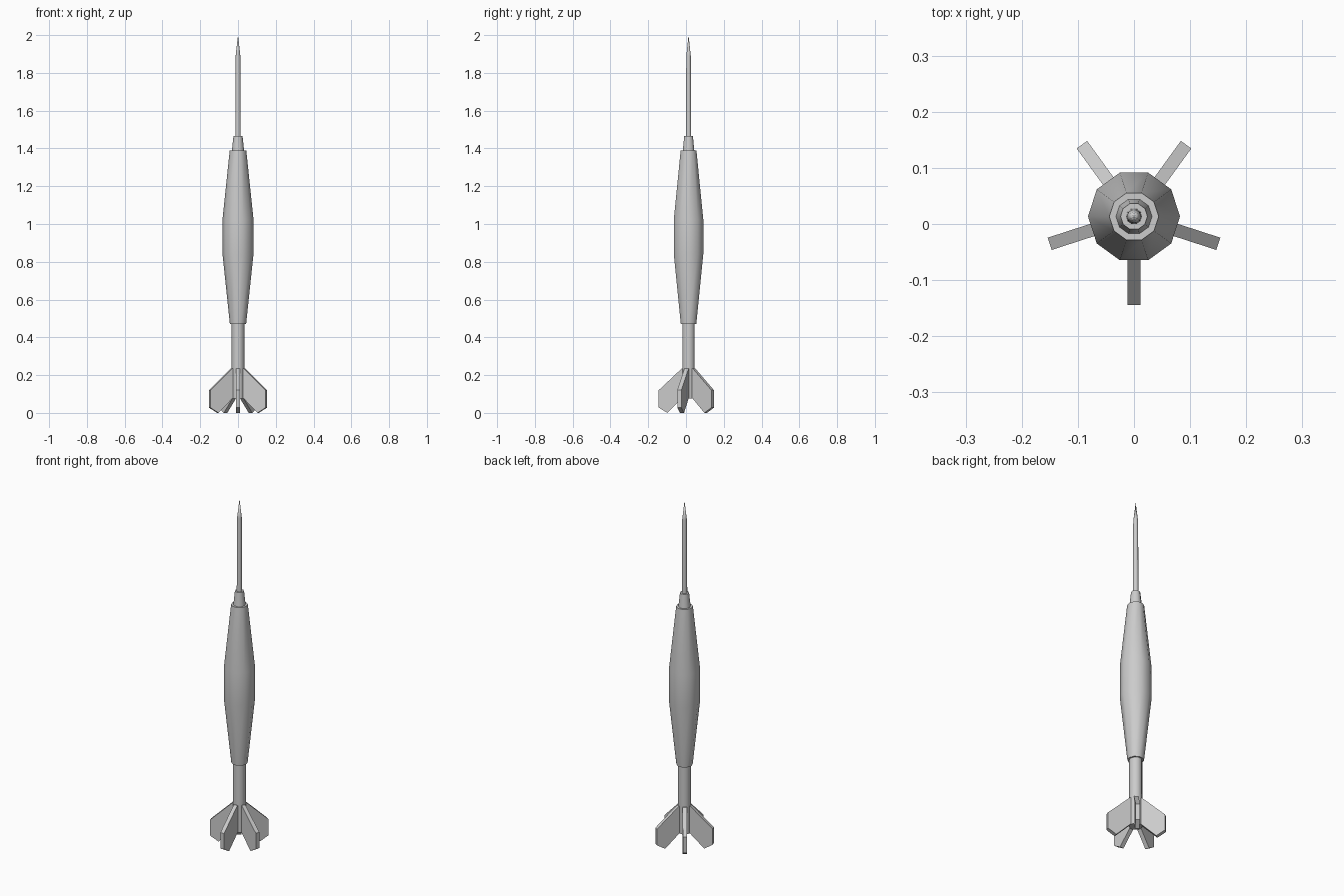
import bpy, bmesh
from math import cos, sin, pi, radians

if "Cube" in bpy.data.objects:
    bpy.data.objects.remove(bpy.data.objects["Cube"])

CY = 0.0135   # rocket axis offset in y (five fins make the bounds uneven)
SIDES = 10


def finish(name, bm, smooth=True):
    bmesh.ops.recalc_face_normals(bm, faces=bm.faces)
    mesh = bpy.data.meshes.new(name)
    bm.to_mesh(mesh)
    bm.free()
    obj = bpy.data.objects.new(name, mesh)
    bpy.context.collection.objects.link(obj)
    if smooth:
        bpy.ops.object.select_all(action='DESELECT')
        obj.select_set(True)
        bpy.context.view_layer.objects.active = obj
        bpy.ops.object.shade_smooth_by_angle(angle=radians(40))
    return obj


def lathe(name, profile):
    """Ten-sided turned part from (radius, z) pairs; radius 0 makes a point."""
    bm = bmesh.new()
    rings = []
    for r, z in profile:
        if r == 0:
            rings.append([bm.verts.new((0, CY, z))] * SIDES)
        else:
            rings.append([bm.verts.new((r * cos(2 * pi * i / SIDES),
                                        CY + r * sin(2 * pi * i / SIDES), z))
                          for i in range(SIDES)])
    for low, high in zip(rings, rings[1:]):
        for i in range(SIDES):
            j = (i + 1) % SIDES
            bm.faces.new(dict.fromkeys((low[i], low[j], high[j], high[i])))
    for ring, (r, z) in ((rings[0], profile[0]), (rings[-1], profile[-1])):
        if r > 0:
            bm.faces.new(ring)
    return finish(name, bm)


def fin(name, angle, thickness=0.023):
    """Flat swept plate from a (radius, z) outline, turned around the axis."""
    outline = [(0.02, 0.235), (0.036, 0.235), (0.158, 0.12), (0.158, 0.028),
               (0.112, 0.0), (0.034, 0.077), (0.02, 0.077)]
    ca, sa = cos(angle), sin(angle)
    bm = bmesh.new()
    sides = [[bm.verts.new((r * ca - t * sa, CY + r * sa + t * ca, z))
              for r, z in outline] for t in (-thickness / 2, thickness / 2)]
    for s in sides:
        bm.faces.new(s)
    n = len(outline)
    for i in range(n):
        j = (i + 1) % n
        bm.faces.new((sides[0][i], sides[0][j], sides[1][j], sides[1][i]))
    return finish(name, bm, smooth=False)


# Turned parts, bottom to top
lathe("tail_tube", [(0.034, 0.077), (0.034, 0.48)])
lathe("body", [(0.043, 0.47), (0.082, 0.84), (0.082, 1.025), (0.044, 1.388)])
lathe("nose_collar", [(0.033, 1.38), (0.024, 1.467)])
lathe("nose_probe", [(0.0145, 1.46), (0.0125, 1.89), (0, 2.0)])

# Five tail fins
for k in range(5):
    fin(f"tail_fin_{k + 1}", radians(-90 + 72 * k))
